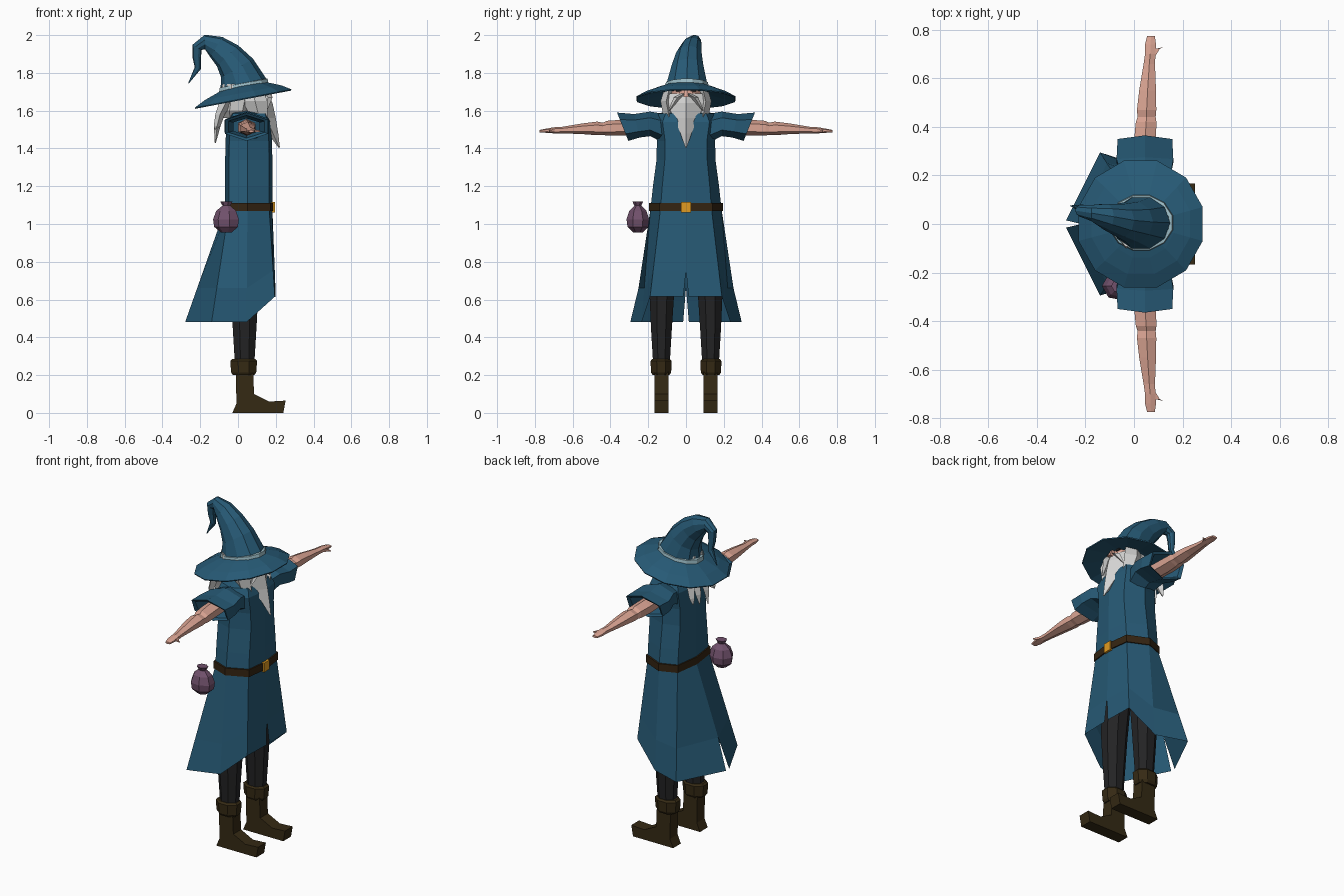
import bpy, bmesh, math
from mathutils import Vector


def material(name, rgb):
    m = bpy.data.materials.new(name)
    m.diffuse_color = (*rgb, 1)
    return m


BLUE = material("robe blue", (0.020, 0.102, 0.180))
SKIN = material("skin", (0.70, 0.37, 0.29))
WHITE = material("hair white", (0.66, 0.66, 0.65))
BAND = material("hat band pale blue", (0.34, 0.52, 0.58))
BROWN = material("boot brown", (0.036, 0.023, 0.007))
BELT = material("belt brown", (0.035, 0.018, 0.006))
GOLD = material("buckle gold", (0.75, 0.33, 0.015))
BLACK = material("trouser black", (0.017, 0.017, 0.018))
PLUM = material("pouch plum", (0.165, 0.082, 0.150))


def loft(bm, rings, closed=True, caps=True):
    """Skin a list of point rings; tubes by default, open strips if not closed."""
    vs = [[bm.verts.new(p) for p in r] for r in rings]
    n = len(vs[0])
    for a, b in zip(vs, vs[1:]):
        for i in range(n if closed else n - 1):
            j = (i + 1) % n
            bm.faces.new((a[i], a[j], b[j], b[i]))
    if caps:
        bm.faces.new(vs[0])
        bm.faces.new(vs[-1])


def finish(bm, name, mat):
    bmesh.ops.remove_doubles(bm, verts=bm.verts, dist=0.0004)
    bmesh.ops.recalc_face_normals(bm, faces=bm.faces)
    me = bpy.data.meshes.new(name)
    bm.to_mesh(me)
    bm.free()
    me.materials.append(mat)
    ob = bpy.data.objects.new(name, me)
    bpy.context.collection.objects.link(ob)
    return ob


def part(name, mat, lofts, **kw):
    bm = bmesh.new()
    for rings in lofts:
        loft(bm, rings, **kw)
    return finish(bm, name, mat)


def flip(rings):
    return [[(x, -y, z) for x, y, z in r] for r in rings]


def pair(name, mat, lofts, **kw):
    """Same part on both sides of the body."""
    part(name + "_left", mat, lofts, **kw)
    part(name + "_right", mat, [flip(r) for r in lofts], **kw)


def level(x, y, z, rx, ry, n=8, tilt=0.0, turn=0.5):
    """Horizontal oval ring, optionally tilted so that +x is higher."""
    out = []
    for i in range(n):
        a = 2 * math.pi * (i + turn) / n
        out.append((x + rx * math.cos(a), y + ry * math.sin(a), z + tilt * rx * math.cos(a)))
    return out


def cross(y, x, z, rx, rz, n=6, slant=0.0):
    """Upright ring across the y axis, for arms and sleeves."""
    out = []
    for i in range(n):
        a = 2 * math.pi * (i + 0.5) / n
        out.append((x + rx * math.cos(a), y + slant * math.sin(a), z + rz * math.sin(a)))
    return out


def box(x0, x1, y0, y1, z0, z1):
    return [[(x0, y0, z), (x1, y0, z), (x1, y1, z), (x0, y1, z)] for z in (z0, z1)]


# Tunic: half sections running from the front centre round to the back centre
def section(z, s=1.0, w=1.0):
    c = 0.055
    return [(c + (x - c) * s, y * w, z) for x, y in
            ((0.182, 0), (0.165, 0.135), (0.05, 0.188), (-0.048, 0.15), (-0.068, 0))]


torso = [section(1.08), section(1.20, 1, 0.93), section(1.34, 1, 0.83), section(1.44, 0.98, 0.82),
         section(1.54, 0.95, 0.92), section(1.585, 0.8, 0.8), section(1.60, 0.45, 0.4)]
part("tunic_torso", BLUE, [torso, flip(torso)], closed=False, caps=False)

# Skirt: higher at the front, flared behind, slit at both centres
waist = section(1.08)
hem = [(0.200, 0.014, 0.615), (0.195, 0.19, 0.615), (0.045, 0.235, 0.48),
       (-0.14, 0.295, 0.48), (-0.28, 0.015, 0.48)]
mid = [Vector(a).lerp(Vector(b), 0.7) for a, b in zip(waist, hem)]
mid[0].y = mid[-1].y = 0
skirt = [waist, [tuple(v) for v in mid], hem]
part("tunic_skirt", BLUE, [skirt, flip(skirt)], closed=False, caps=False)

# Belt and buckle
belt = [section(z, s, w) for z, s, w in
        ((1.068, 0.98, 0.98), (1.068, 1.06, 1.04), (1.112, 1.06, 1.04), (1.112, 0.98, 0.96))]
part("belt", BELT, [belt, flip(belt)], closed=False, caps=False)
part("buckle", GOLD, [box(0.17, 0.195, -0.026, 0.026, 1.06, 1.116)])

# Pouch with a gathered neck
pouch = [level(-0.06, -0.255, z, r, r * 0.85, 7) for z, r in
         ((0.955, 0.03), (0.985, 0.066), (1.025, 0.072), (1.07, 0.055), (1.097, 0.022), (1.118, 0.034))]
part("belt_pouch", PLUM, [pouch])

# Sleeves, open at the cuff, and arms
sleeve = [cross(0.10, 0.05, 1.50, 0.09, 0.08), cross(0.19, 0.05, 1.53, 0.115, 0.065),
          cross(0.26, 0.045, 1.52, 0.135, 0.062, slant=0.015),
          cross(0.335, 0.045, 1.515, 0.13, 0.075, slant=0.03),
          cross(0.325, 0.045, 1.515, 0.11, 0.06, slant=0.03), cross(0.22, 0.045, 1.515, 0.08, 0.045)]
pair("sleeve", BLUE, [sleeve], caps=False)
arm = [cross(*p) for p in
       ((0.20, 0.045, 1.515, 0.05, 0.042), (0.34, 0.045, 1.51, 0.052, 0.042),
        (0.42, 0.05, 1.507, 0.049, 0.039), (0.44, 0.052, 1.504, 0.043, 0.032),
        (0.47, 0.052, 1.506, 0.046, 0.036), (0.55, 0.056, 1.504, 0.04, 0.028),
        (0.66, 0.063, 1.497, 0.027, 0.017), (0.70, 0.067, 1.496, 0.025, 0.016),
        (0.74, 0.068, 1.494, 0.026, 0.011), (0.775, 0.07, 1.491, 0.018, 0.007))]
thumb = [cross(0.695, 0.08, 1.494, 0.014, 0.009, 4), cross(0.722, 0.098, 1.492, 0.012, 0.008, 4),
         cross(0.726, 0.113, 1.49, 0.005, 0.005, 4)]
pair("arm", SKIN, [arm, thumb])

# Trousers
leg = [level(0.035, y, z, rx, ry, 8) for y, z, rx, ry in
       ((0.10, 0.98, 0.09, 0.085), (0.128, 0.62, 0.078, 0.07), (0.13, 0.45, 0.068, 0.06),
        (0.13, 0.22, 0.053, 0.045))]
pair("trouser_leg", BLACK, [leg])

# Boots: foot profile across the width, shaft and folded cuff
profile = ((-0.03, 0), (0.24, 0), (0.252, 0.065), (0.165, 0.06), (0.085, 0.10),
           (0.08, 0.22), (-0.012, 0.22), (-0.008, 0.05))
foot = [[(x, y, z) for x, z in profile] for y in (0.092, 0.166)]
cuff = [level(0.03, 0.132, z, rx, ry, 8) for z, rx, ry in
        ((0.20, 0.062, 0.048), (0.215, 0.072, 0.058), (0.275, 0.077, 0.06), (0.285, 0.066, 0.05))]
pair("boot", BROWN, [foot, cuff])

# Head, nose and eyes
part("head", SKIN, [[level(0.05, 0, z, rx, ry, 8) for z, rx, ry in
                     ((1.54, 0.05, 0.05), (1.60, 0.085, 0.075), (1.68, 0.105, 0.09), (1.76, 0.10, 0.09))]])
part("nose", SKIN, [[level(0.155, 0, 1.715, 0.01, 0.012, 4), level(0.165, 0, 1.672, 0.026, 0.018, 4)]])
pair("eye", BLACK, [box(0.142, 0.151, 0.024, 0.052, 1.702, 1.714)])
pair("eyebrow", WHITE, [box(0.138, 0.16, 0.016, 0.066, 1.722, 1.733)])


# Hair and beard: faceted locks running through width/depth rings
def lock(*rings):
    return [level(x, y, z, rx, ry, 4, turn=0) for x, y, z, rx, ry in rings]


part("beard", WHITE, [lock((0.12, 0, 1.69, 0.04, 0.095), (0.125, 0, 1.64, 0.058, 0.105),
                           (0.15, 0, 1.56, 0.05, 0.062), (0.185, 0, 1.48, 0.028, 0.03),
                           (0.218, 0, 1.405, 0.004, 0.004))])
pair("side_beard", WHITE, [
    lock((0.07, 0.085, 1.73, 0.06, 0.025), (0.09, 0.105, 1.65, 0.065, 0.03),
         (0.11, 0.09, 1.57, 0.045, 0.03), (0.135, 0.098, 1.50, 0.004, 0.004)),
    lock((0.15, 0.01, 1.69, 0.02, 0.015), (0.158, 0.045, 1.67, 0.025, 0.02),
         (0.15, 0.09, 1.60, 0.004, 0.004))])
part("hair_cap", WHITE, [[level(x, 0, z, rx, ry, 8) for x, z, rx, ry in
                          ((0.0, 1.74, 0.09, 0.10), (0.0, 1.66, 0.095, 0.122),
                           (-0.01, 1.60, 0.09, 0.115), (-0.02, 1.56, 0.06, 0.08))]])
wisps = [lock((-0.05, y, 1.67, 0.04, 0.035), (-0.095, y, 1.58, 0.025, 0.034),
              (-0.11, y * 1.1, 1.52, 0.018, 0.025), (-0.12, y * 1.15, z, 0.003, 0.003))
         for y, z in ((-0.09, 1.50), (-0.035, 1.43), (0.035, 1.46), (0.09, 1.48))]
part("back_hair", WHITE, wisps)

# Hat: sagging twelve-sided brim tilted to the front
T = 0.19
part("hat_brim", BLUE, [[level(x, 0, z, r, r * 1.02, 12, T) for x, z, r in
                         ((0.03, 1.735, 0.10), (0.03, 1.722, 0.14), (0.028, 1.695, 0.21),
                          (0.027, 1.664, 0.265), (0.027, 1.658, 0.263), (0.03, 1.69, 0.12))]])
part("hat_band", BAND, [[level(0.03, 0.005, z, r, r * 0.88, 12, T) for z, r in
                         ((1.712, 0.137), (1.745, 0.131), (1.748, 0.115))]], caps=False)

# Hat cone swept along a bending spine: x, y, z, radius
spine = [(0.03, 0.005, 1.70, 0.132), (0.028, 0.005, 1.75, 0.122), (-0.005, 0.008, 1.825, 0.098),
         (-0.055, 0.015, 1.89, 0.079), (-0.115, 0.03, 1.937, 0.062), (-0.175, 0.045, 1.963, 0.039),
         (-0.217, 0.055, 1.935, 0.028), (-0.218, 0.06, 1.88, 0.022), (-0.213, 0.065, 1.825, 0.017),
         (-0.262, 0.075, 1.745, 0.002)]
rings = []
for i, (x, y, z, r) in enumerate(spine):
    a, b = spine[max(i - 1, 0)], spine[min(i + 1, len(spine) - 1)]
    d = Vector((b[0] - a[0], 0, b[2] - a[2])).normalized()
    if i < 2:
        d = Vector((-T, 0, 1)).normalized()
    u = Vector((d.z, 0, -d.x))
    ring = []
    for k in range(10):
        t = 2 * math.pi * k / 10
        ring.append(tuple(Vector((x, y, z)) + u * r * math.cos(t) + Vector((0, r * 0.9 * math.sin(t), 0))))
    rings.append(ring)
part("hat_cone", BLUE, [rings])
